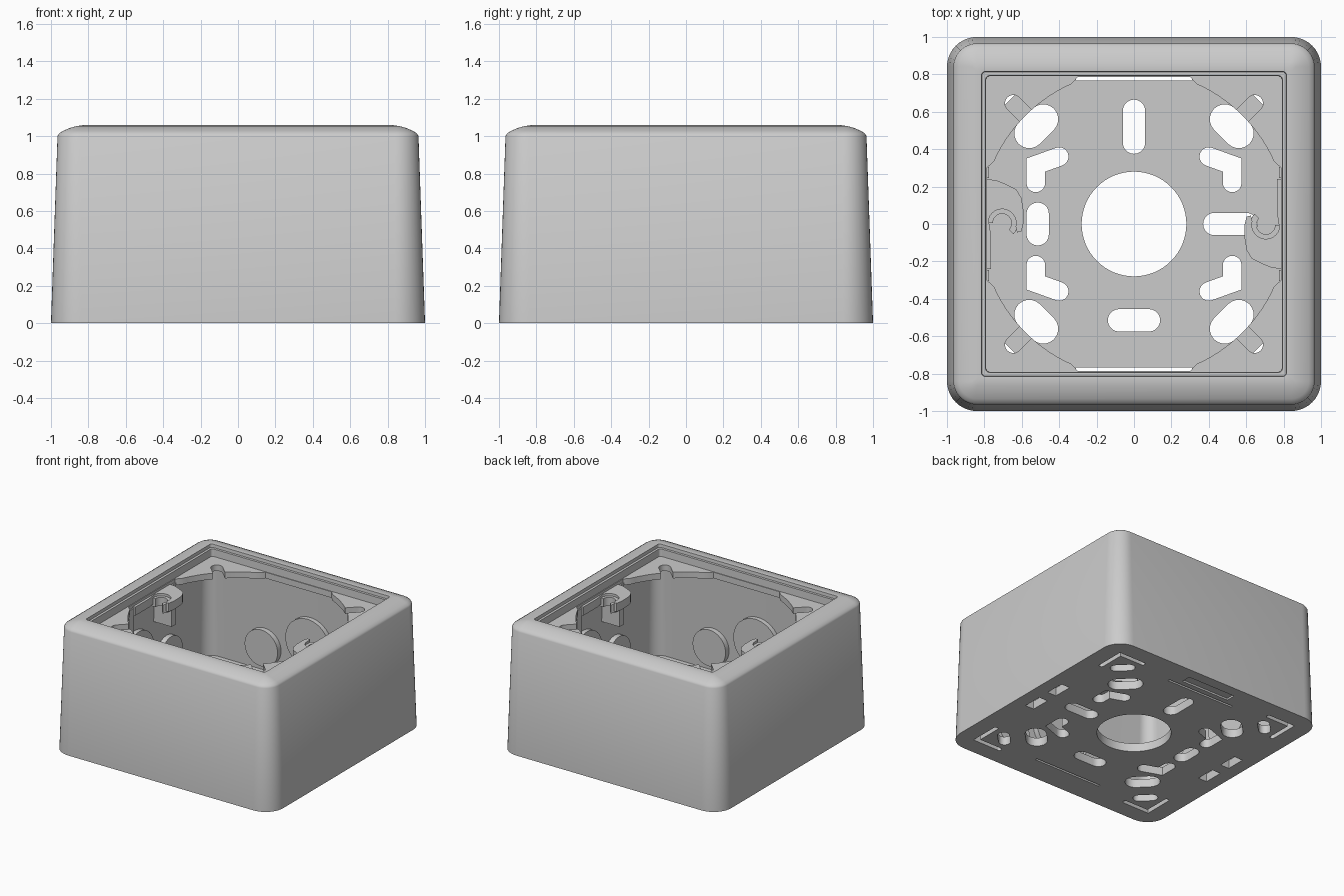
import bpy, bmesh
from math import pi, cos, sin, atan2
from mathutils import Vector

if "Cube" in bpy.data.objects:
    bpy.data.objects.remove(bpy.data.objects["Cube"])


def finish(name, bm, smooth=True):
    bmesh.ops.recalc_face_normals(bm, faces=bm.faces)
    me = bpy.data.meshes.new(name)
    bm.to_mesh(me)
    bm.free()
    ob = bpy.data.objects.new(name, me)
    bpy.context.collection.objects.link(ob)
    if smooth:
        shade(ob)
    return ob


def activate(ob):
    bpy.ops.object.select_all(action='DESELECT')
    ob.select_set(True)
    bpy.context.view_layer.objects.active = ob


def shade(ob):
    activate(ob)
    bpy.ops.object.shade_smooth_by_angle(angle=0.5)


def prism(name, outlines, z0, z1):
    """Extrude closed 2D outlines between two heights."""
    bm = bmesh.new()
    for pts in outlines:
        lo = [bm.verts.new((x, y, z0)) for x, y in pts]
        hi = [bm.verts.new((x, y, z1)) for x, y in pts]
        bm.faces.new(lo)
        bm.faces.new(hi)
        for i in range(len(pts)):
            j = (i + 1) % len(pts)
            bm.faces.new((lo[i], lo[j], hi[j], hi[i]))
    return finish(name, bm)


def cut(ob, outlines, z0, z1):
    cutter = prism("cutter", outlines, z0, z1)
    cutter.hide_render = True
    mod = ob.modifiers.new("cut", 'BOOLEAN')
    mod.operation, mod.solver, mod.object = 'DIFFERENCE', 'EXACT', cutter
    activate(ob)
    bpy.ops.object.modifier_apply(modifier=mod.name)
    bpy.data.objects.remove(cutter)


def slot(path, r, n=10):
    """Round-ended slot following a path, mitred at the bends."""
    p = [Vector(q) for q in path]
    out = []
    for seq in (p, p[::-1]):
        for i in range(1, len(seq)):
            d = (seq[i] - seq[i - 1]).normalized()
            nor = Vector((d.y, -d.x))
            if i < len(seq) - 1:
                e = (seq[i + 1] - seq[i]).normalized()
                m = nor + Vector((e.y, -e.x))
                out.append(seq[i] + m * (2 * r / m.length_squared))
            else:
                a = atan2(nor.y, nor.x)
                out += [seq[i] + r * Vector((cos(a + pi * k / n), sin(a + pi * k / n)))
                        for k in range(n + 1)]
    return [tuple(v) for v in out]


def rect(x0, y0, x1, y1):
    return [(x0, y0), (x1, y0), (x1, y1), (x0, y1)]


def circle(r, n=64):
    return [(r * cos(2 * pi * k / n), r * sin(2 * pi * k / n)) for k in range(n)]


def rounded_square(h, r, n=10):
    return [(sx * (h - r) + r * cos(q * pi / 2 + k * pi / 2 / n),
             sy * (h - r) + r * sin(q * pi / 2 + k * pi / 2 / n))
            for q, (sx, sy) in enumerate(((1, 1), (-1, 1), (-1, -1), (1, -1)))
            for k in range(n + 1)]


def four(path):
    return [[(sx * x, sy * y) for x, y in path] for sx in (1, -1) for sy in (1, -1)]


# Shell: drafted walls, crowned rim, stepped lip, inner wall and floor
profile = [(1.0, 0), (.965, 1.0), (.957, 1.014), (.935, 1.028), (.90, 1.043),
           (.865, 1.053), (.83, 1.058), (.815, 1.056), (.813, 1.03), (.793, 1.03),
           (.79, .95), (.93, .95), (.95, .07)]
bm = bmesh.new()
loops = [[bm.verts.new((x, y, z)) for x, y in rounded_square(h, max(.02, h - .84))]
         for h, z in profile]
for a, b in zip(loops, loops[1:]):
    for i in range(len(a)):
        j = (i + 1) % len(a)
        bm.faces.new((a[i], a[j], b[j], b[i]))
bm.faces.new(loops[0])
bm.faces.new(loops[-1])
shell = finish("box_shell", bm, False)

# Floor openings
holes = [circle(.28),
         slot([(0, .435), (0, .605)], .06),
         slot([(-.08, -.515), (.08, -.515)], .06),
         slot([(-.515, -.055), (-.515, .055)], .06),
         slot([(.43, 0), (.60, 0)], .06)]
for path, r in (([(.56, .485), (.485, .56)], .08),
                ([(.525, .22), (.525, .315), (.40, .36)], .05),
                ([(.73, .66), (.66, .73)], .045),
                ([(.84, .62), (.84, .84), (.62, .84)], .018)):
    holes += [slot(p, r) for p in four(path)]
for s in (1, -1):
    holes.append(rect(-.31, s * .777 - .009, .31, s * .777 + .009))
    holes += [rect(s * .85 - .04, y - .08, s * .85 + .04, y + .08) for y in (-.13, .13)]
cut(shell, holes, -.1, .2)
# Shallow pocket under the back edge
cut(shell, [rect(-.22, .83, .22, .91)], -.1, .015)
shade(shell)

# Mounting flange with round opening and corner screw slots
opening = []
for x, y in circle(.82, 120):
    m = max(abs(x), abs(y))
    k = .785 / m if m > .76 else 1
    opening.append((x * k, y * k))
flange = prism("mounting_flange", [rounded_square(.94, .10)], .92, .97)
cut(flange, [opening], .8, 1.1)
cut(flange, [slot(p, .045) for p in four([(.50, .50), (.645, .645)])], .8, 1.1)
shade(flange)

# Hooked claw plates, one turned half round from the other
hook = [(-.80, .24), (-.74, .235), (-.69, .215), (-.63, .185), (-.602, .14), (-.592, .08),
        (-.592, 0), (-.602, -.04), (-.625, -.045)]
hook += [(-.705 + .075 * cos(t * pi / 12), .005 + .075 * sin(t * pi / 12))
         for t in range(-1, 12)]
hook += [(-.765, -.06), (-.765, -.24), (-.80, -.24)]
collar = [(-.705 + r * cos(t * pi / 12), .005 + r * sin(t * pi / 12))
          for r, ts in ((.085, range(-3, 13)), (.05, range(12, -4, -1))) for t in ts]
for s, side in ((1, "left"), (-1, "right")):
    prism("claw_" + side, [[(s * x, s * y) for x, y in hook]], .88, .95)
    prism("claw_collar_" + side, [[(s * x, s * y) for x, y in collar]], .86, .93)
    # Supports that hold the claw against the wall
    prism("claw_ledge_" + side, [rect(-s * .95, -.24, -s * .785, .24)], .87, .93)
    prism("claw_posts_" + side,
          [rect(-s * .94, y - .03, -s * .775, y + .03) for y in (-.275, .275)], .60, .94)

# Knockout discs on the inner walls
for wall in range(4):
    a = wall * pi / 2
    for u, r, z in ((0, .20, .42), (-.42, .15, .27), (.42, .15, .27)):
        bm = bmesh.new()
        bmesh.ops.create_cone(bm, cap_ends=True, segments=40, radius1=r, radius2=r, depth=.05)
        ob = finish("knockout_disc", bm)
        ob.location = (.925 * cos(a) - u * sin(a), .925 * sin(a) + u * cos(a), z)
        ob.rotation_euler = (0, pi / 2, a)
